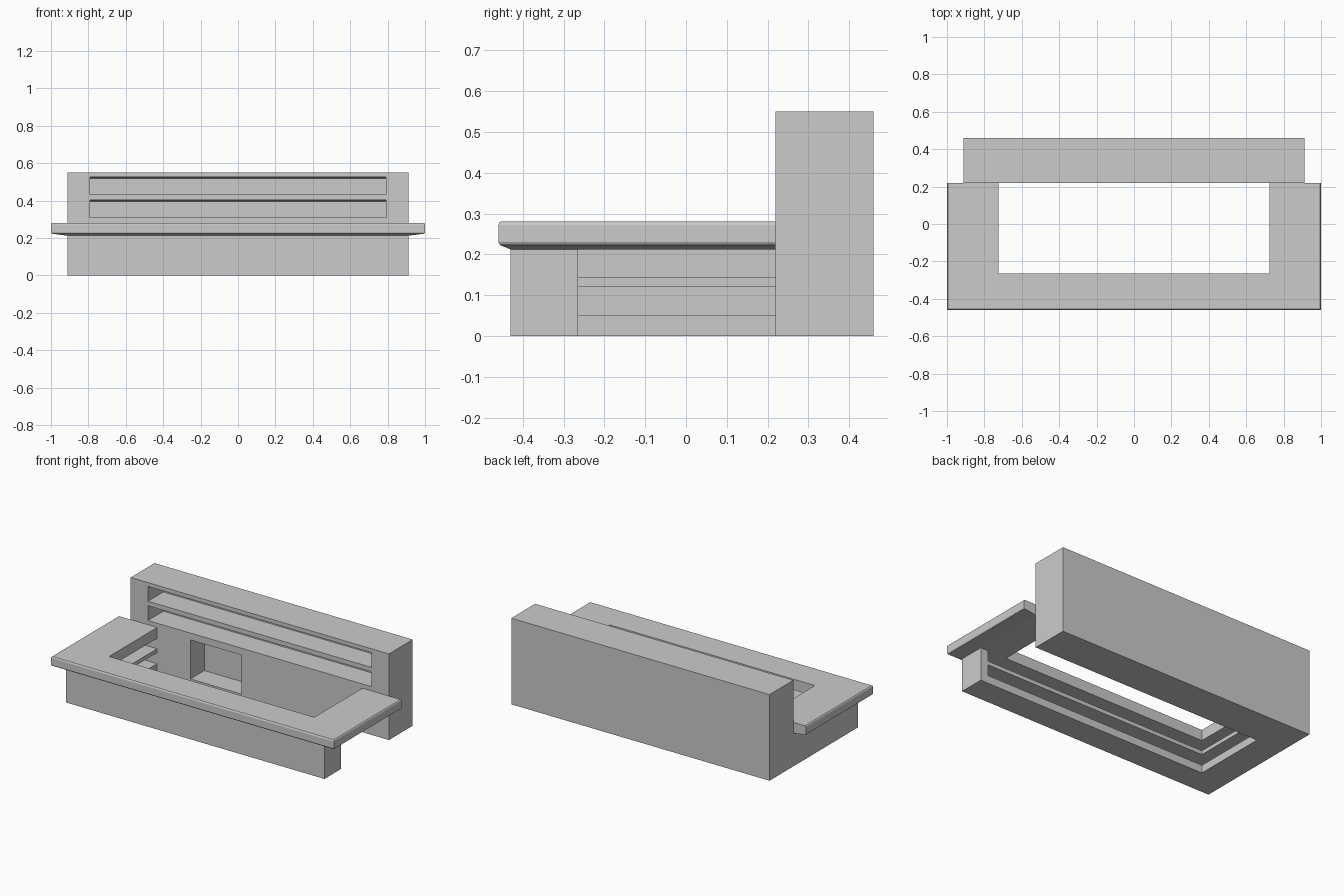
import bpy, bmesh

if "Cube" in bpy.data.objects:
    bpy.data.objects.remove(bpy.data.objects["Cube"])


def loft(name, rings):
    """Solid skinned through matching rings of 3D points, capped at both ends."""
    bm = bmesh.new()
    vs = [[bm.verts.new(p) for p in ring] for ring in rings]
    n = len(vs[0])
    for a, b in zip(vs, vs[1:]):
        for i in range(n):
            j = (i + 1) % n
            bm.faces.new((a[i], a[j], b[j], b[i]))
    bm.faces.new(vs[0][::-1])
    bm.faces.new(vs[-1])
    bmesh.ops.recalc_face_normals(bm, faces=bm.faces)
    me = bpy.data.meshes.new(name)
    bm.to_mesh(me)
    bm.free()
    ob = bpy.data.objects.new(name, me)
    bpy.context.collection.objects.link(ob)
    return ob


def slab(name, outline, z0, z1):
    return loft(name, [[(x, y, z) for x, y in outline] for z in (z0, z1)])


def rect(x0, x1, y0, y1):
    return [(x0, y0), (x1, y0), (x1, y1), (x0, y1)]


def cut(target, cutters):
    for c in cutters:
        m = target.modifiers.new(c.name, 'BOOLEAN')
        m.operation = 'DIFFERENCE'
        m.solver = 'EXACT'
        m.object = c
    dg = bpy.context.evaluated_depsgraph_get()
    me = bpy.data.meshes.new_from_object(target.evaluated_get(dg))
    target.modifiers.clear()
    target.data = me
    for c in cutters:
        bpy.data.objects.remove(c)


JOIN = 0.22          # plane where the counter meets the back unit
IN_X, IN_Y = 0.725, -0.265

# Back unit with two long display recesses and one square niche
back = slab("back_unit", rect(-0.912, 0.912, JOIN, 0.46), 0, 0.55)
cutters = [slab("niche_cutter", rect(-0.49, -0.13, JOIN - 0.1, 0.36), 0.015, 0.264)]
for i, (z0, z1) in enumerate(((0.308, 0.402), (0.431, 0.525))):
    y1 = 0.375
    prof = [(JOIN - 0.02, z0), (y1, z0), (y1, z1 - 0.006), (JOIN, z1), (JOIN - 0.02, z1)]
    cutters.append(loft(f"recess_cutter_{i}", [[(x, y, z) for y, z in prof] for x in (-0.79, 0.79)]))
cut(back, cutters)

# L-shaped counter base, open on the right, with two shelf bays inside
base = slab("counter_base", [(-0.912, -0.43), (0.912, -0.43), (0.912, IN_Y), (-IN_X, IN_Y),
                             (-IN_X, JOIN), (-0.912, JOIN)], 0, 0.212)
bay = [(-0.87, -0.395), (0.86, -0.395), (0.86, IN_Y + 0.05), (-IN_X + 0.05, IN_Y + 0.05),
       (-IN_X + 0.05, JOIN + 0.05), (-0.87, JOIN + 0.05)]
cut(base, [slab("lower_bay_cutter", bay, 0.05, 0.12),
           slab("upper_bay_cutter", bay, 0.145, 0.3)])

# U-shaped counter top with sloped underside and softened edges
levels = [(0.212, 0.912, -0.43), (0.223, 0.996, -0.456), (0.23, 1.0, -0.46),
          (0.272, 1.0, -0.46), (0.278, 0.998, -0.458), (0.281, 0.994, -0.454)]
rings = []
for z, ox, oy in levels:
    half = [(ox, oy), (ox, JOIN), (IN_X, JOIN), (IN_X, IN_Y)]
    pts = half + [(-x, y) for x, y in reversed(half)]
    rings.append([(x, y, z) for x, y in pts])
loft("counter_top", rings)
